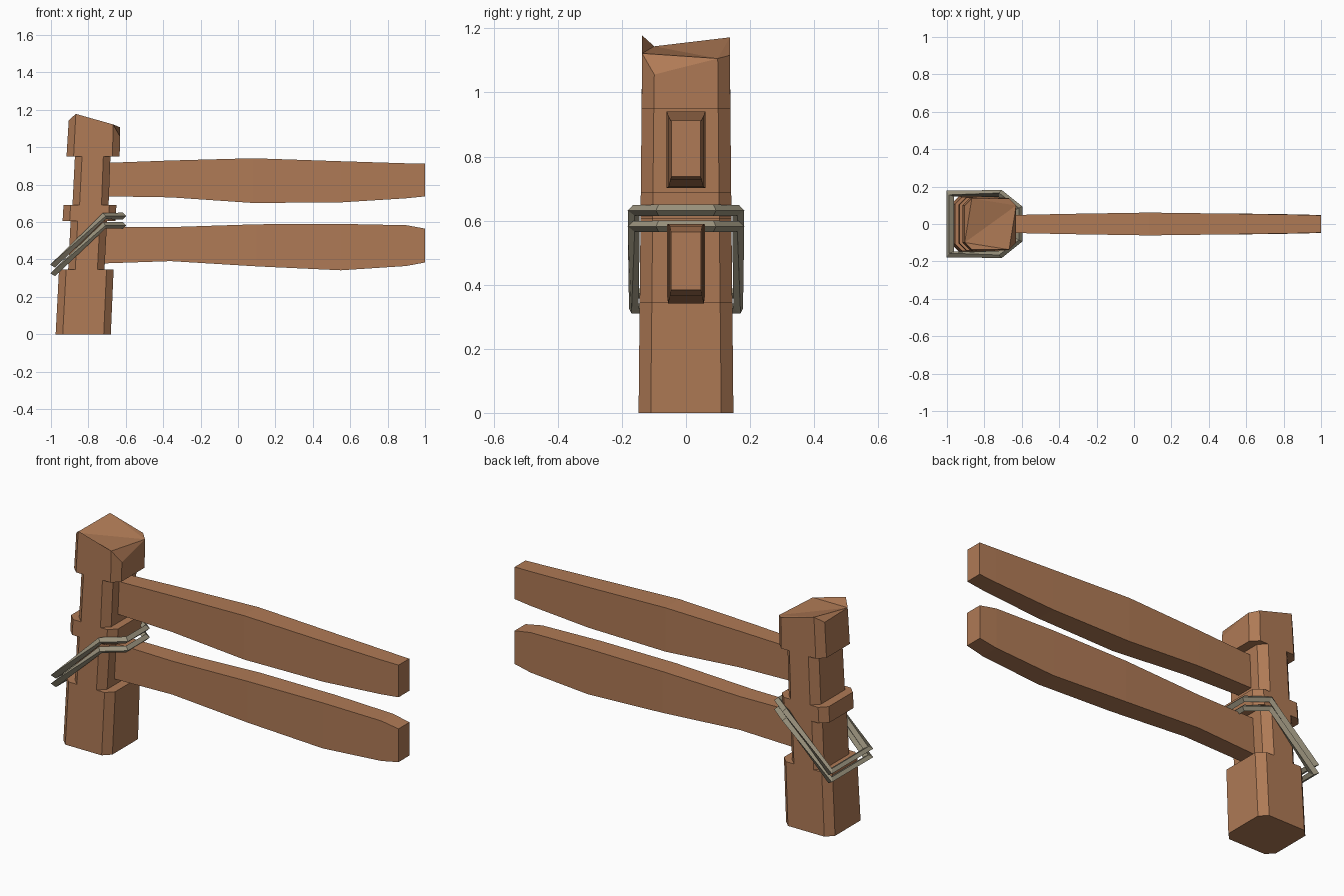
import bpy, bmesh
from mathutils import Vector

if "Cube" in bpy.data.objects:
    bpy.data.objects.remove(bpy.data.objects["Cube"])


def material(name, rgb):
    m = bpy.data.materials.new(name)
    m.diffuse_color = (*rgb, 1)
    m.use_nodes = True
    m.node_tree.nodes["Principled BSDF"].inputs["Base Color"].default_value = m.diffuse_color
    return m


WOOD = material("brown wood", (0.43, 0.195, 0.092))
ROPE = material("grey tan rope", (0.33, 0.295, 0.21))


def finish(bm, name, mat):
    bmesh.ops.recalc_face_normals(bm, faces=bm.faces)
    mesh = bpy.data.meshes.new(name)
    bm.to_mesh(mesh)
    bm.free()
    mesh.materials.append(mat)
    obj = bpy.data.objects.new(name, mesh)
    bpy.context.collection.objects.link(obj)
    return obj


def bridge(bm, a, b):
    for i in range(len(a)):
        j = (i + 1) % len(a)
        bm.faces.new((a[i], a[j], b[j], b[i]))


# Leaning post: chamfered section, notched on its left and right sides
def section(x0, x1, w, c=0.038):
    return [(x0, c - w), (x0 + c, -w), (x1 - c, -w), (x1, c - w),
            (x1, w - c), (x1 - c, w), (x0 + c, w), (x0, w - c)]


LEVELS = [(0, -.975, -.68), (.345, -.957, -.665),
          (.345, -.908, -.714), (.605, -.895, -.70),
          (.605, -.938, -.655), (.69, -.933, -.65),
          (.69, -.885, -.692), (.95, -.872, -.682),
          (.95, -.917, -.633), (1.1, -.905, -.63)]
TOP_Z = [1.144, 1.178, 1.122, 1.056, 1.106, 1.116, 1.172, 1.14]

bm = bmesh.new()
rings = []
for z, x0, x1 in LEVELS:
    w = 0.148 - 0.01 * z
    rings.append([bm.verts.new((x, y, z)) for x, y in section(x0, x1, w)])
for v, z in zip(rings[-1], TOP_Z):  # rough sawn top
    v.co.z = z
for a, b in zip(rings, rings[1:]):
    bridge(bm, a, b)
bm.faces.new(rings[0])
for tri in ((0, 1, 2), (0, 2, 4), (0, 4, 6), (4, 5, 6), (0, 6, 7), (2, 3, 4)):
    bm.faces.new([rings[-1][i] for i in tri])
finish(bm, "post", WOOD)


# Rails: rectangular sections given as (x, bottom, top, half width)
def rail(name, stations):
    bm = bmesh.new()
    rings = []
    for x, z0, z1, w in stations:
        rings.append([bm.verts.new((x, y, z)) for y, z in
                      ((-w, z0), (w, z0), (w, z1), (-w, z1))])
    for a, b in zip(rings, rings[1:]):
        bridge(bm, a, b)
    bm.faces.new(rings[0])
    bm.faces.new(rings[-1])
    finish(bm, name, WOOD)


rail("upper_rail", [(-.74, .738, .915, .046), (-.36, .732, .929, .054),
                    (.08, .702, .941, .061), (.55, .705, .925, .055),
                    (.9, .727, .914, .049), (1, .737, .912, .046)])
rail("lower_rail", [(-.74, .378, .575, .046), (-.36, .391, .573, .053),
                    (.1, .363, .588, .059), (.55, .342, .590, .056),
                    (.9, .365, .583, .051), (1, .384, .565, .047)])


# Rope loops: four sided tube swept round a closed path
def rope(name, z_front, z_back, r=0.018):
    half = [(-.615, .085, z_front), (-.715, .163, z_front), (-.983, .163, z_back)]
    path = [Vector(p) for p in half]
    path += [Vector((x, -y, z)) for x, y, z in reversed(half)]
    n = len(path)
    bm = bmesh.new()
    rings = []
    for i, p in enumerate(path):
        d0 = (p - path[i - 1]).normalized()
        d1 = (path[(i + 1) % n] - p).normalized()
        t = (d0 + d1).normalized()
        out = t.cross(Vector((0, 0, 1))).normalized()
        up = out.cross(t)
        k = 1 / max(0.7, t.dot(d1))
        rings.append([bm.verts.new(p + o) for o in
                      (out * r * k, up * r, -out * r * k, -up * r)])
    for i in range(n):
        bridge(bm, rings[i - 1], rings[i])
    finish(bm, name, ROPE)


rope("upper_rope_loop", .632, .372)
rope("lower_rope_loop", .582, .326)
